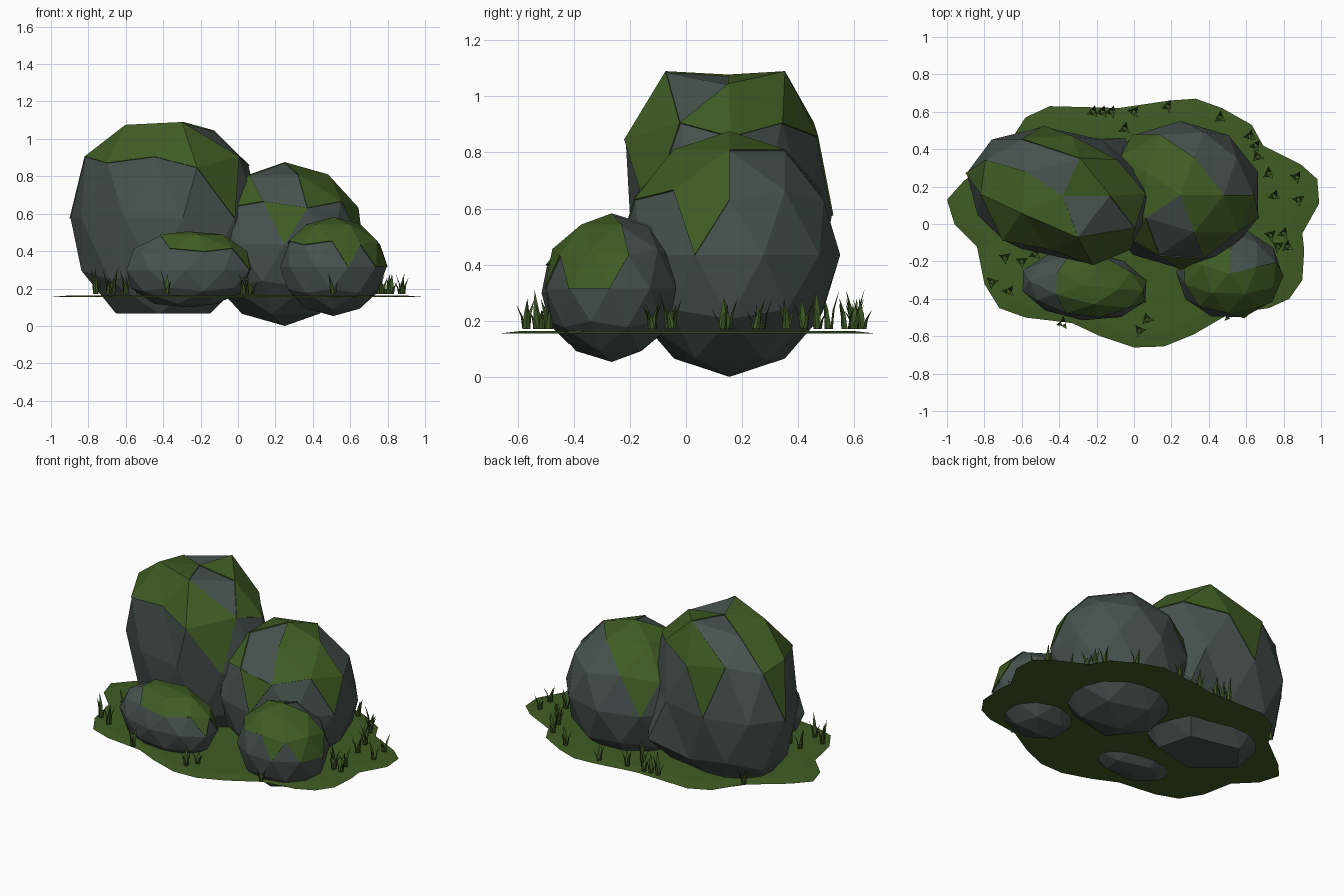
import bpy, bmesh, math, random
from mathutils import Vector, Matrix

if "Cube" in bpy.data.objects:
    bpy.data.objects.remove(bpy.data.objects["Cube"])

random.seed(4)


def material(name, color):
    m = bpy.data.materials.new(name)
    m.diffuse_color = (*color, 1)
    m.use_nodes = True
    m.node_tree.nodes["Principled BSDF"].inputs["Base Color"].default_value = m.diffuse_color
    return m


STONE = material("grey_stone", (0.062, 0.086, 0.078))
MOSS = material("moss_green", (0.05, 0.106, 0.017))
GRASS = material("grass_green", (0.045, 0.095, 0.016))


def finish(name, bm, *mats):
    me = bpy.data.meshes.new(name)
    bm.to_mesh(me)
    bm.free()
    for m in mats:
        me.materials.append(m)
    ob = bpy.data.objects.new(name, me)
    bpy.context.collection.objects.link(ob)
    return ob


def boulder(name, centre, x_axis, y_axis, height, spin, cap, patches, corners=()):
    """Faceted stone; patches are (azimuth from, azimuth to, z from, z to) moss zones,
    corners are spots to which the nearest corner of the stone is pulled."""
    bm = bmesh.new()
    bmesh.ops.create_icosphere(bm, subdivisions=2, radius=1)
    c = Vector(centre)
    shape = Matrix(((x_axis[0], y_axis[0], 0), (x_axis[1], y_axis[1], 0), (0, 0, height)))
    shape = shape @ Matrix.Rotation(math.radians(spin), 3, 'Z')
    for v in bm.verts:
        v.co = shape @ v.co
        v.co.z = max(-cap, min(cap, v.co.z))       # worn flat top and base
        v.co += c
    mossy = []
    for f in bm.faces:
        p = f.calc_center_median()
        az = math.degrees(math.atan2(p.y - c.y, p.x - c.x))
        if any((az - a) % 360 <= b - a and lo < p.z < hi for a, b, lo, hi in patches):
            f.material_index = 1
            mossy.append(f)
    for spot in map(Vector, corners):
        min(bm.verts, key=lambda v: (v.co - spot).length).co = spot
    bm.normal_update()
    # thin raised moss layer
    normals = {v.co.copy().freeze(): v.normal.copy() for f in mossy for v in f.verts}
    out = bmesh.ops.extrude_face_region(bm, geom=mossy)
    for v in [g for g in out["geom"] if isinstance(g, bmesh.types.BMVert)]:
        v.co += normals[v.co.copy().freeze()] * 0.006
    bmesh.ops.delete(bm, geom=[f for f in mossy if f.is_valid], context='FACES_ONLY')
    finish(name, bm, STONE, MOSS)


# Four boulders
boulder("tall_boulder", (-0.39, 0.16, 0.575), (0.5, 0.0), (-0.095, 0.36), 0.625, 0, 0.508,
        [(150, 300, 0.83, 2), (-58, -28, 0.72, 2), (-12, 110, 0.83, 2), (95, 112, 0.72, 2),
         (155, 178, 0.72, 2)],
        [(-0.3, -0.07, 1.085), (-0.29, 0.35, 1.085), (-0.6, 0.06, 1.07), (-0.58, 0.28, 1.035),
         (-0.13, 0.15, 1.04), (-0.38, 0.15, 1.072), (-0.22, -0.215, 0.845), (-0.7, -0.085, 0.87),
         (-0.79, 0.34, 0.87), (-0.05, 0.46, 0.3)])
boulder("round_boulder", (0.25, 0.155, 0.435), (0.435, 0), (0, 0.395), 0.435, 0, 0.5,
        [(92, 205, 0.6, 2), (100, 140, 0.54, 2), (-72, 0, 0.65, 2), (-30, -5, 0.54, 0.66),
         (-102, -76, 0.54, 0.66), (0, 90, 0.8, 2), (-155, -115, 0.65, 2)])
boulder("low_boulder", (-0.265, -0.33, 0.3), (0.345, -0.03), (0.01, 0.185), 0.215, 0, 0.2,
        [(-130, 125, 0.395, 2), (-180, 180, 0.475, 2), (-25, 25, 0.355, 2)])
boulder("small_boulder", (0.51, -0.265, 0.315), (0.285, 0), (0, 0.243), 0.262, 16, 0.3,
        [(-110, 15, 0.39, 2), (100, 250, 0.4, 2), (-22, 15, 0.36, 2)])

# Ground patch: thin, slightly domed plate with a wavy edge
OUTLINE = [(0.99, 0.11), (0.98, 0.24), (0.89, 0.32), (0.69, 0.42), (0.63, 0.53), (0.47, 0.62),
           (0.33, 0.67), (0.19, 0.66), (-0.08, 0.62), (-0.45, 0.63), (-0.58, 0.57), (-0.69, 0.4),
           (-0.91, 0.23), (-1, 0.13), (-0.96, 0), (-0.84, -0.12), (-0.8, -0.32), (-0.72, -0.45),
           (-0.58, -0.5), (-0.33, -0.53), (-0.18, -0.6), (0, -0.66), (0.16, -0.655), (0.32, -0.59),
           (0.51, -0.48), (0.72, -0.45), (0.83, -0.4), (0.9, -0.3), (0.91, -0.14), (0.9, -0.05)]
bm = bmesh.new()
rim = [bm.verts.new((x, y, 0.155)) for x, y in OUTLINE]
inner = [bm.verts.new((x * 0.9, y * 0.9, 0.163)) for x, y in OUTLINE]
top = bm.verts.new((0, 0, 0.165))
n = len(rim)
for i in range(n):
    j = (i + 1) % n
    bm.faces.new((rim[i], rim[j], inner[j], inner[i]))
    bm.faces.new((inner[i], inner[j], top))
bm.faces.new(rim[::-1])
finish("ground_patch", bm, MOSS)

# Grass tufts: tapering three-sided blades leaning outwards
TUFTS = [(-0.22, 0.6), (-0.17, 0.6), (-0.12, 0.6), (0, 0.6), (0.18, 0.63), (0.46, 0.57),
         (0.62, 0.47), (0.65, 0.42), (0.66, 0.36), (0.72, 0.27), (0.87, 0.25), (0.75, 0.15),
         (0.88, 0.13), (0.73, -0.06), (0.8, -0.05), (0.77, -0.12), (0.82, -0.12), (-0.69, -0.18),
         (-0.76, -0.31), (-0.67, -0.36), (-0.38, -0.53), (0.07, -0.51), (0.03, -0.57),
         (0.51, -0.49), (-0.7, 0.41), (-0.05, 0.51), (-0.6, -0.2), (-0.53, -0.16)]
bm = bmesh.new()
for x, y in TUFTS:
    start = random.uniform(0, 6.28)
    for k in range(3):
        a = start + k * math.tau / 3 + random.uniform(-0.3, 0.3)
        out = Vector((math.cos(a), math.sin(a), 0))
        side = Vector((-out.y, out.x, 0)) * 0.014
        root = Vector((x, y, 0.17)) + out * 0.008
        h = random.choice((0.07, 0.09, 0.11, 0.14))
        base = [bm.verts.new(root + d) for d in (side, -side, out * 0.006)]
        mid = [bm.verts.new(root + d * 0.7 + out * 0.008 + Vector((0, 0, h * 0.5)))
               for d in (side, -side, out * 0.006)]
        tip = bm.verts.new(root + out * 0.03 + Vector((0, 0, h)))
        for i in range(3):
            j = (i + 1) % 3
            bm.faces.new((base[i], base[j], mid[j], mid[i]))
            bm.faces.new((mid[i], mid[j], tip))
bmesh.ops.recalc_face_normals(bm, faces=bm.faces)
finish("grass_tufts", bm, GRASS)
